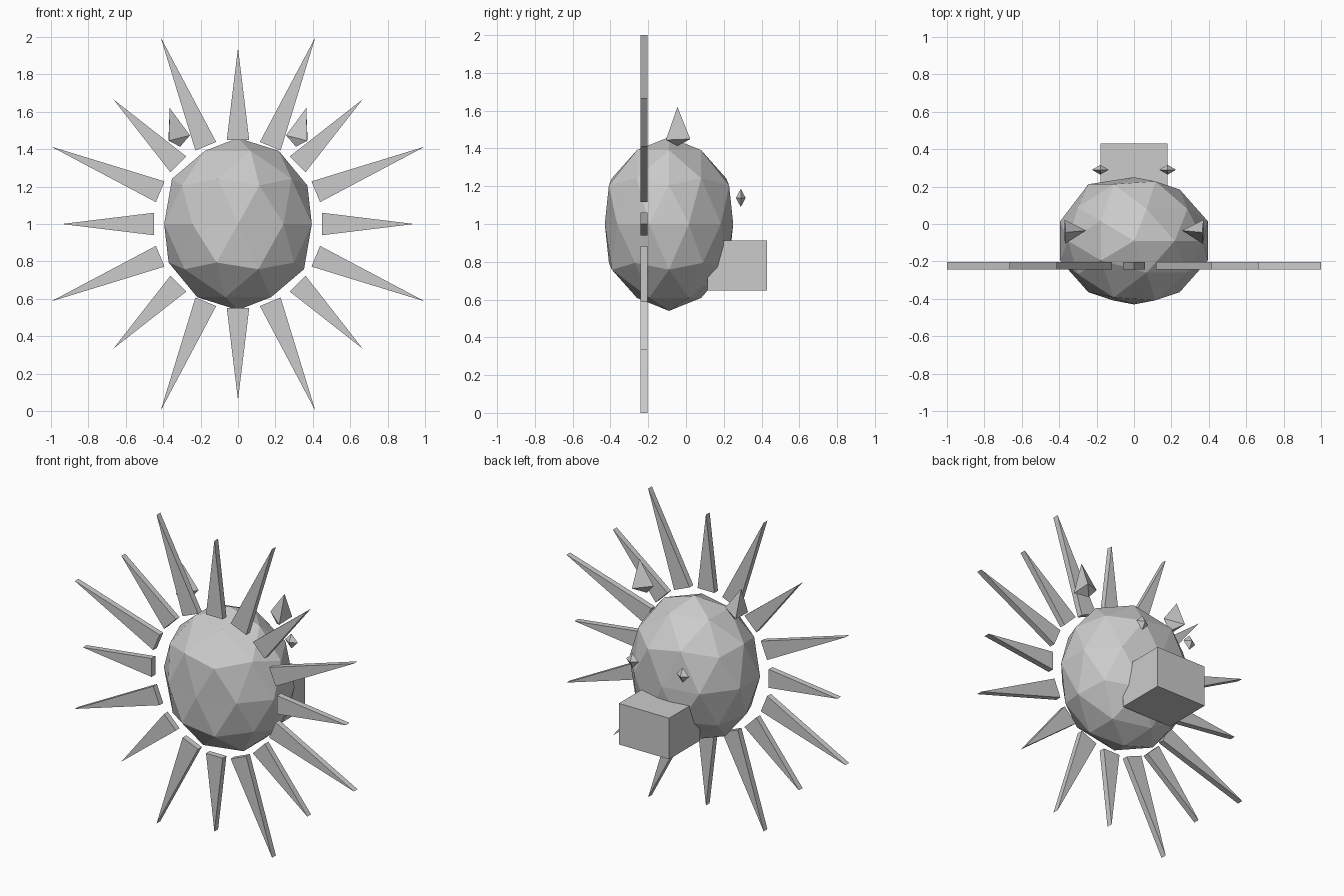
import bpy, bmesh
from math import radians, sin, cos
from mathutils import Matrix, Vector

cube = bpy.data.objects.get("Cube")
if cube:
    bpy.data.objects.remove(cube, do_unlink=True)

grey = bpy.data.materials.new("light_grey")
grey.use_nodes = True
GREY = (0.6, 0.6, 0.6, 1)
grey.diffuse_color = GREY
grey.node_tree.nodes["Principled BSDF"].inputs["Base Color"].default_value = GREY


def finish(bm, name):
    """Turn a bmesh into a flat-shaded object."""
    bmesh.ops.recalc_face_normals(bm, faces=bm.faces)
    mesh = bpy.data.meshes.new(name)
    bm.to_mesh(mesh)
    bm.free()
    mesh.materials.append(grey)
    obj = bpy.data.objects.new(name, mesh)
    bpy.context.collection.objects.link(obj)
    return obj


def bipyramid(name, ring, top, bottom):
    """Pointed gem: a ring of corners joined to a top and a bottom point."""
    bm = bmesh.new()
    corners = [bm.verts.new(p) for p in ring]
    for tip in (bm.verts.new(top), bm.verts.new(bottom)):
        for i, corner in enumerate(corners):
            bm.faces.new((corners[i - 1], corner, tip))
    return finish(bm, name)


# Body: faceted ball, slightly bulged at the brow, jaw and back
bm = bmesh.new()
bmesh.ops.create_icosphere(bm, subdivisions=2, radius=1)
for v in bm.verts:
    if 0.78 < abs(v.co.y) < 0.87 and (abs(v.co.z) > 0.1 or v.co.x < 0 < v.co.y):
        v.co.y *= 1.1
bmesh.ops.transform(
    bm, verts=bm.verts,
    matrix=Matrix.Translation((0, -0.09, 1)) @ Matrix.Diagonal((0.415, 0.34, 0.46, 1)))
finish(bm, "body")

# Mane: ring of flat wedge spikes, alternately short and long
for i in range(16):
    angle = radians(22.5 * i)
    out = Vector((cos(angle), 0, sin(angle)))
    side = Vector((-sin(angle), 0, cos(angle))) * 0.06
    centre = Vector((0, -0.242, 1))
    length = 1.082 if i % 2 else 0.942
    bm = bmesh.new()
    outline = (out * 0.45 + side, out * 0.45 - side, out * length)
    face = bm.faces.new([bm.verts.new(centre + p) for p in outline])
    solid = bmesh.ops.extrude_face_region(bm, geom=[face], use_keep_orig=True)
    moved = [g for g in solid["geom"] if isinstance(g, bmesh.types.BMVert)]
    bmesh.ops.translate(bm, verts=moved, vec=(0, 0.038, 0))
    finish(bm, f"mane_spike_{i + 1}")

for s, label in ((1, "left"), (-1, "right")):
    # Ears: three-sided gems leaning outward
    bipyramid(f"{label}_ear",
              [(s * 0.372, 0.023, 1.45), (s * 0.257, -0.035, 1.474), (s * 0.37, -0.107, 1.445)],
              (s * 0.365, -0.045, 1.62), (s * 0.31, -0.045, 1.413))
    # Rear studs: small gems floating behind the body
    x, y, z = s * 0.18, 0.29, 1.138
    bipyramid(f"{label}_rear_stud",
              [(x + 0.045, y, z), (x, y + 0.026, z), (x - 0.045, y, z), (x, y - 0.026, z)],
              (x, y, z + 0.048), (x, y, z - 0.048))

# Rear block: box half sunk into the back
bm = bmesh.new()
bmesh.ops.create_cube(bm, size=1)
bmesh.ops.transform(
    bm, verts=bm.verts,
    matrix=Matrix.Translation((0, 0.272, 0.78)) @ Matrix.Diagonal((0.36, 0.316, 0.266, 1)))
finish(bm, "rear_block")
